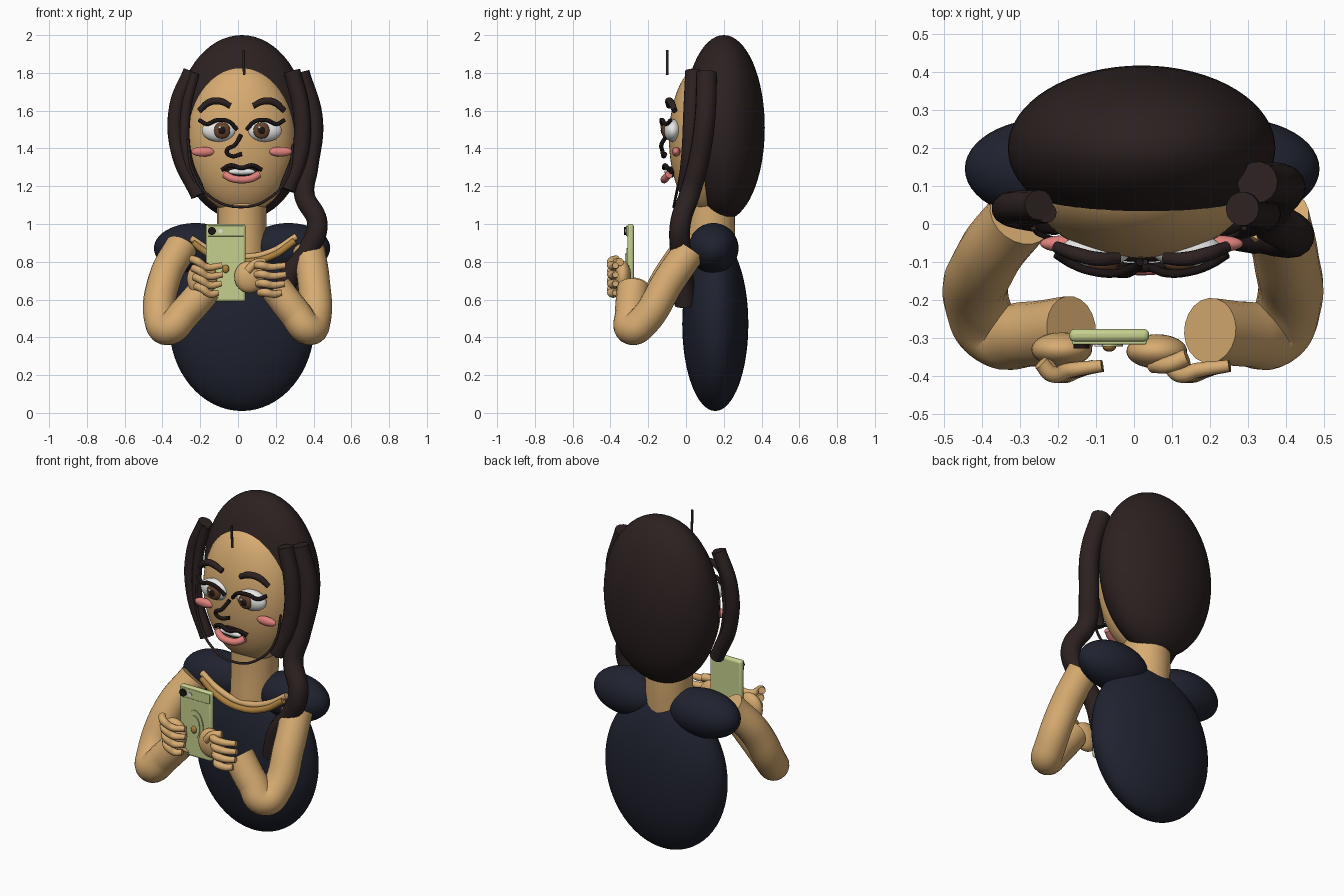
import bpy, math


def material(name, r, g, b):
    m = bpy.data.materials.new(name)
    m.diffuse_color = (r, g, b, 1)
    return m


HAIR = material("dark_brown_hair", 0.026, 0.015, 0.015)
SKIN = material("warm_skin", 0.68, 0.41, 0.165)
NAVY = material("navy_cloth", 0.014, 0.016, 0.029)
GOLD = material("gold_trim", 0.42, 0.22, 0.05)
GREEN = material("pale_green", 0.56, 0.63, 0.27)
WHITE = material("white", 0.82, 0.82, 0.8)
IRIS = material("iris_brown", 0.13, 0.055, 0.025)
BLACK = material("near_black", 0.012, 0.007, 0.007)
PINK = material("pink", 0.75, 0.22, 0.2)


def finish(ob, name, mat):
    ob.name = name
    ob.data.materials.clear()
    ob.data.materials.append(mat)
    bpy.ops.object.select_all(action='DESELECT')
    ob.select_set(True)
    bpy.context.view_layer.objects.active = ob
    bpy.ops.object.shade_smooth_by_angle(angle=math.radians(45))
    return ob


def ball(name, loc, radii, mat, seg=48):
    bpy.ops.mesh.primitive_uv_sphere_add(segments=seg, ring_count=seg // 2, location=loc)
    ob = bpy.context.object
    ob.scale = radii
    return finish(ob, name, mat)


def tube(name, pts, r, mat, radii=None, res=5):
    """Round tube with flat ends through the given points."""
    cu = bpy.data.curves.new(name, 'CURVE')
    cu.dimensions = '3D'
    cu.bevel_depth = r
    cu.bevel_resolution = res
    cu.resolution_u = 10
    cu.use_fill_caps = True
    sp = cu.splines.new('BEZIER')
    sp.bezier_points.add(len(pts) - 1)
    for i, p in enumerate(pts):
        bp = sp.bezier_points[i]
        bp.co = p
        bp.handle_left_type = bp.handle_right_type = 'AUTO'
        bp.radius = radii[i] if radii else 1
    ob = bpy.data.objects.new(name, cu)
    bpy.context.collection.objects.link(ob)
    bpy.ops.object.select_all(action='DESELECT')
    ob.select_set(True)
    bpy.context.view_layer.objects.active = ob
    bpy.ops.object.convert(target='MESH')
    return finish(bpy.context.object, name, mat)


def disc(name, x, y, z, rx, rz, depth, mat):
    """Oval plate facing the front."""
    bpy.ops.mesh.primitive_cylinder_add(vertices=32, radius=1, depth=1, location=(x, y, z),
                                        rotation=(math.pi / 2, 0, 0))
    ob = bpy.context.object
    ob.scale = (rx, rz, depth)
    return finish(ob, name, mat)


def box(name, loc, size, bevel, mat):
    bpy.ops.mesh.primitive_cube_add(size=1, location=loc)
    ob = bpy.context.object
    ob.scale = size
    bpy.ops.object.transform_apply(location=False, rotation=False, scale=True)
    b = ob.modifiers.new("round", 'BEVEL')
    b.width = bevel
    b.segments = 3
    return finish(ob, name, mat)


# Torso, shoulders and neck
ball("torso", (0.02, 0.155, 0.47), (0.385, 0.175, 0.46), NAVY, 64)
ball("left_shoulder", (-0.225, 0.145, 0.872), (0.22, 0.133, 0.133), NAVY)
ball("right_shoulder", (0.268, 0.145, 0.872), (0.22, 0.133, 0.133), NAVY)
tube("neck", [(0.02, 0.12, 0.8), (0.02, 0.13, 1.0), (0.02, 0.13, 1.2)], 0.13, SKIN, res=10)
tube("neckline_trim", [(-0.24, 0.0, 0.9), (-0.13, -0.01, 0.83), (0.03, -0.02, 0.8),
                       (0.18, -0.01, 0.83), (0.3, 0.0, 0.91)], 0.018, GOLD)
tube("neckline_skin", [(-0.25, 0.015, 0.925), (-0.13, 0.01, 0.855), (0.03, 0.0, 0.825),
                       (0.18, 0.01, 0.855), (0.31, 0.015, 0.935)], 0.018, SKIN)

# Head and hair mass
ball("head", (0.017, 0.1, 1.45), (0.287, 0.19, 0.4), SKIN, 64)
ball("hair_back", (0.02, 0.2, 1.51), (0.352, 0.217, 0.49), HAIR, 64)

# Hair strands framing the face
tube("left_strand", [(-0.25, 0.05, 1.81), (-0.325, 0.045, 1.62), (-0.315, 0.03, 1.38),
                     (-0.21, 0.01, 1.15)], 0.04, HAIR)
tube("left_inner_strand", [(-0.23, 0.03, 1.8), (-0.275, 0.02, 1.6), (-0.27, 0.01, 1.35),
                           (-0.2, 0.0, 1.17)], 0.027, HAIR)
tube("right_inner_strand", [(0.285, 0.04, 1.81), (0.335, 0.03, 1.6), (0.33, 0.02, 1.38),
                            (0.26, 0.0, 1.18)], 0.045, HAIR)
tube("right_long_strand", [(0.325, 0.11, 1.8), (0.395, 0.1, 1.55), (0.37, 0.06, 1.3),
                           (0.35, 0.02, 1.16), (0.42, -0.03, 1.0), (0.37, -0.03, 0.86),
                           (0.27, -0.015, 0.72), (0.23, -0.005, 0.57)], 0.055, HAIR)
tube("parting_line", [(0.03, -0.1, 1.92), (0.03, -0.1, 1.86), (0.033, -0.1, 1.79)], 0.007, HAIR)
tube("jaw_line", [(-0.265, -0.01, 1.45), (-0.24, -0.03, 1.28), (-0.14, -0.055, 1.14),
                  (0.02, -0.065, 1.09), (0.17, -0.055, 1.14), (0.265, -0.03, 1.26),
                  (0.29, -0.01, 1.42)], 0.007, HAIR)

# Eyes, brows and cheeks, mirrored about the centre of the face
CX = 0.02
for side, s in (("left", -1), ("right", 1)):
    def fx(d):
        return CX + s * d
    ball(side + "_eye", (fx(0.12), -0.07, 1.495), (0.092, 0.047, 0.06), WHITE, 32)
    ball(side + "_iris", (fx(0.105), -0.107, 1.495), (0.044, 0.022, 0.044), IRIS, 32)
    ball(side + "_pupil", (fx(0.105), -0.124, 1.495), (0.02, 0.01, 0.02), BLACK, 16)
    ball(side + "_glint", (fx(0.105) - 0.012, -0.131, 1.512), (0.008, 0.005, 0.008), WHITE, 12)
    tube(side + "_eyelid", [(fx(0.025), -0.115, 1.5), (fx(0.07), -0.13, 1.543),
                            (fx(0.13), -0.125, 1.55), (fx(0.185), -0.105, 1.53),
                            (fx(0.225), -0.08, 1.55)], 0.011, BLACK)
    tube(side + "_brow", [(fx(0.06), -0.09, 1.625), (fx(0.115), -0.092, 1.65),
                          (fx(0.17), -0.08, 1.645), (fx(0.225), -0.06, 1.6)],
         0.019, HAIR, [0.8, 1, 1, 0.8])
    ball(side + "_cheek", (fx(0.205), -0.052, 1.383), (0.062, 0.022, 0.026), PINK, 32)

# Nose and mouth
tube("nose", [(0.015, -0.1, 1.47), (-0.015, -0.13, 1.42), (-0.06, -0.125, 1.385),
              (-0.035, -0.12, 1.36), (0.02, -0.11, 1.37)], 0.011, BLACK)
ball("mouth_inside", (0.02, -0.08, 1.275), (0.09, 0.025, 0.03), BLACK, 32)
ball("teeth", (0.02, -0.098, 1.277), (0.07, 0.016, 0.017), WHITE, 32)
tube("upper_lip", [(-0.085, -0.09, 1.287), (-0.04, -0.11, 1.31), (0.02, -0.115, 1.297),
                   (0.075, -0.11, 1.31), (0.125, -0.09, 1.287)], 0.012, BLACK)
tube("lower_lip", [(-0.07, -0.09, 1.262), (-0.03, -0.11, 1.241), (0.02, -0.115, 1.235),
                   (0.07, -0.11, 1.241), (0.11, -0.09, 1.262)], 0.02, PINK)

# Bent arms
tube("left_arm", [(-0.3, 0.02, 0.88), (-0.385, -0.09, 0.72), (-0.41, -0.22, 0.49),
                  (-0.37, -0.285, 0.445), (-0.28, -0.29, 0.53), (-0.165, -0.275, 0.66)],
     0.086, SKIN, res=8)
tube("right_arm", [(0.375, 0.02, 0.86), (0.4, -0.09, 0.7), (0.405, -0.22, 0.49),
                   (0.375, -0.285, 0.445), (0.3, -0.29, 0.53), (0.2, -0.28, 0.66)],
     0.086, SKIN, res=8)

# Hands: palms, thumbs and curled fingers
ball("left_palm", (-0.19, -0.33, 0.71), (0.08, 0.045, 0.09), SKIN, 32)
ball("right_palm", (0.06, -0.335, 0.72), (0.08, 0.045, 0.085), SKIN, 32)
for hand, dx, tilt in (("left", 0.0, 0.03), ("right", 0.335, -0.005)):
    for i in range(4):
        z = 0.785 - 0.048 * i
        o = dx + 0.008 * i
        reach = (0.17, 0.165, 0.15, 0.125)[i]
        tube(f"{hand}_finger_{i + 1}",
             [(o - 0.245, -0.365, z + tilt), (o - 0.215, -0.395, z + tilt * 0.6),
              (o - 0.17, -0.385, z - 0.012), (o - 0.255 + reach, -0.373, z - 0.005)],
             0.02, SKIN, [1, 1.1, 1, 0.8])
tube("right_thumb", [(0.14, -0.35, 0.8), (0.09, -0.37, 0.79), (0.05, -0.37, 0.75)], 0.022, SKIN)

# Phone with camera band and oval grip
PX = -0.065
box("phone", (PX, -0.293, 0.795), (0.21, 0.034, 0.412), 0.014, GREEN)
box("camera_band", (PX, -0.311, 0.963), (0.195, 0.012, 0.056), 0.004, GREEN)
disc("camera_lens", -0.138, -0.32, 0.963, 0.021, 0.021, 0.014, BLACK)
disc("camera_flash", -0.093, -0.318, 0.963, 0.011, 0.011, 0.008, WHITE)
disc("grip_base", PX, -0.312, 0.775, 0.055, 0.098, 0.008, GREEN)
disc("grip_plate", PX, -0.317, 0.775, 0.036, 0.068, 0.01, GREEN)
ball("grip_button", (PX, -0.322, 0.762), (0.018, 0.014, 0.022), GOLD, 16)
